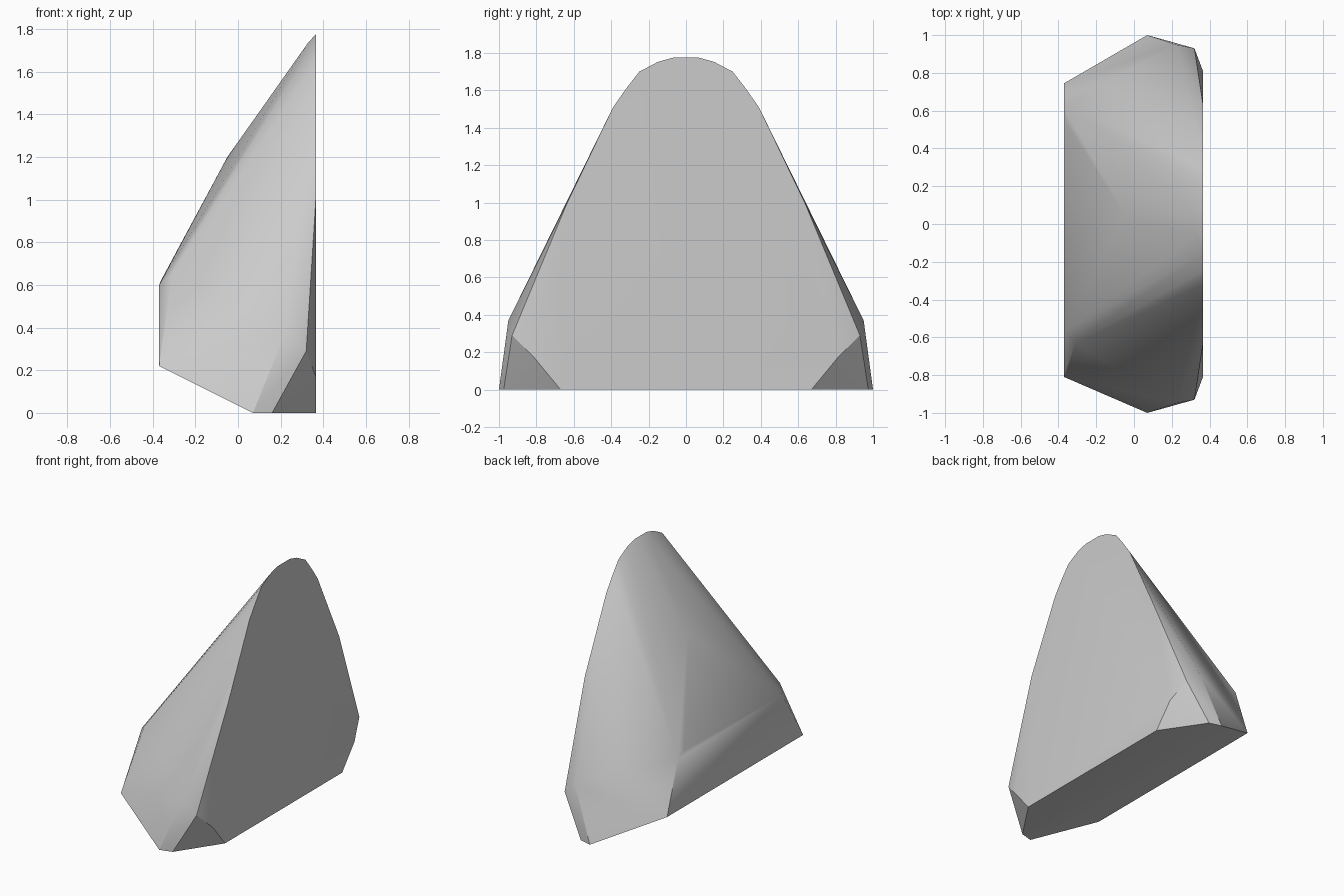
import bpy
import bmesh
from math import radians

cube = bpy.data.objects.get("Cube")
if cube:
    bpy.data.objects.remove(cube, do_unlink=True)

FLAT = 0.365   # cut side of the stone
BACK = -0.37   # opposite short side


def both(x, y, z):
    """A corner and its twin on the other end of the stone."""
    return [(x, y, z), (x, -y, z)]


corners = []

# Rounded arch along the top of the large flat side
for y, z in [(0.07, 1.775), (0.15, 1.753), (0.25, 1.70), (0.32, 1.61),
             (0.39, 1.51), (0.43, 1.42), (0.635, 1.0)]:
    corners += both(FLAT, y, z)
corners += both(0.33, 0.06, 1.738)

# Chamfered lower corners and foot
corners += both(FLAT, 0.81, 0.17)
corners += both(0.32, 0.93, 0.29)
corners += both(0.22, 0.95, 0.37)
corners += both(FLAT, 0.67, 0)
corners += both(0.16, 0.975, 0)
corners += both(0.07, 1.0, 0)

# Short back side, raised above the foot
corners += [(BACK, -0.81, 0.22), (BACK, 0.745, 0.22),
            (BACK, -0.57, 0.60), (-0.31, -0.63, 0.65),
            (BACK, 0.62, 0.59), (-0.362, 0.54, 0.62)]

# Bulge in the middle of the slope
corners.append((-0.05, 0.05, 1.2))

# Skin the corners into one solid stone
bm = bmesh.new()
for c in corners:
    bm.verts.new(c)
hull = bmesh.ops.convex_hull(bm, input=bm.verts)
loose = [v for v in bm.verts if not v.link_faces]
bmesh.ops.delete(bm, geom=loose, context='VERTS')
bmesh.ops.dissolve_limit(bm, angle_limit=radians(1),
                         verts=bm.verts, edges=bm.edges)
bmesh.ops.recalc_face_normals(bm, faces=bm.faces)
mesh = bpy.data.meshes.new("stone_wedge")
bm.to_mesh(mesh)
bm.free()
stone = bpy.data.objects.new("stone_wedge", mesh)
bpy.context.collection.objects.link(stone)

# Plain grey stone
grey = bpy.data.materials.new("stone_grey")
grey.use_nodes = True
colour = (0.6, 0.6, 0.6, 1)
grey.diffuse_color = colour
grey.node_tree.nodes["Principled BSDF"].inputs["Base Color"].default_value = colour
mesh.materials.append(grey)

bpy.ops.object.select_all(action='DESELECT')
stone.select_set(True)
bpy.context.view_layer.objects.active = stone
bpy.ops.object.shade_smooth_by_angle(angle=radians(30))
